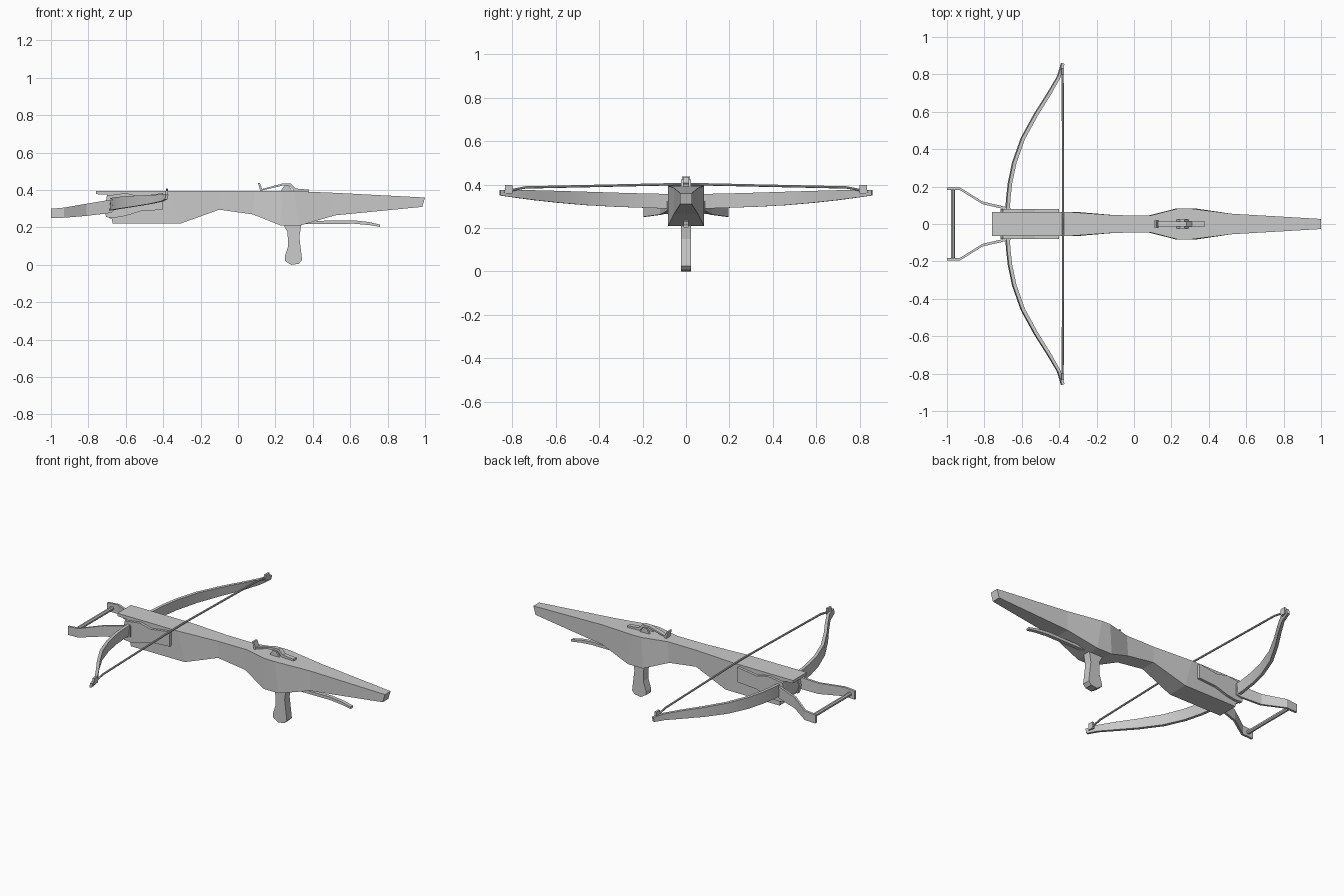
import bpy, bmesh, math
from mathutils import Vector

grey = bpy.data.materials.new("plain grey")
grey.diffuse_color = (0.6, 0.6, 0.6, 1)


def finish(name, bm, smooth=False):
    bmesh.ops.recalc_face_normals(bm, faces=bm.faces)
    me = bpy.data.meshes.new(name)
    bm.to_mesh(me)
    bm.free()
    me.materials.append(grey)
    ob = bpy.data.objects.new(name, me)
    bpy.context.collection.objects.link(ob)
    if smooth:
        bpy.ops.object.select_all(action='DESELECT')
        ob.select_set(True)
        bpy.context.view_layer.objects.active = ob
        bpy.ops.object.shade_smooth_by_angle(angle=math.radians(25))
    return ob


def loft(name, rings, smooth=False):
    """Skin a row of equal-sized rings and cap both ends."""
    bm = bmesh.new()
    vs = [[bm.verts.new(p) for p in r] for r in rings]
    n = len(rings[0])
    for a, b in zip(vs, vs[1:]):
        for i in range(n):
            j = (i + 1) % n
            bm.faces.new((a[i], a[j], b[j], b[i]))
    bm.faces.new(vs[0])
    bm.faces.new(vs[-1])
    return finish(name, bm, smooth)


def plate(name, outline, y0, y1):
    """Extrude an x-z outline between two y positions."""
    return loft(name, [[(x, y, z) for x, z in outline] for y in (y0, y1)])


def tube(name, pts, r, sides=8):
    """Rod along points that run mainly along y."""
    ang = [2 * math.pi * (i + 0.5) / sides for i in range(sides)]
    return loft(name, [[(x + r * math.cos(a), y, z + r * math.sin(a)) for a in ang]
                       for x, y, z in pts], True)


# Stock: x top, x bottom, half width, z bottom, z top
stock = [(-0.70, -0.67, 0.065, 0.22, 0.385), (-0.36, -0.31, 0.065, 0.22, 0.395),
         (-0.10, -0.10, 0.047, 0.295, 0.395), (0.09, 0.08, 0.046, 0.27, 0.395),
         (0.24, 0.23, 0.084, 0.21, 0.395), (0.30, 0.33, 0.083, 0.21, 0.394),
         (0.52, 0.52, 0.055, 0.265, 0.385), (1.0, 0.985, 0.027, 0.31, 0.36)]
loft("stock", [[(xt, -w, zt), (xt, w, zt), (xb, w, zb), (xb, -w, zb)]
               for xt, xb, w, zb, zt in stock])

# Nose lip over the front of the stock
plate("nose_lip", [(-0.76, 0.378), (-0.76, 0.395), (-0.36, 0.395), (-0.62, 0.372)],
      -0.065, 0.065)
plate("nose_block", [(-0.70, 0.38), (-0.71, 0.29), (-0.69, 0.25), (-0.66, 0.24), (-0.64, 0.38)],
      -0.062, 0.062)

cheek = [(-0.705, 0.255), (-0.715, 0.30), (-0.70, 0.37), (-0.60, 0.384), (-0.53, 0.366),
         (-0.40, 0.384), (-0.40, 0.295), (-0.52, 0.287), (-0.60, 0.262), (-0.66, 0.252)]

# Bow limb stations: outer x, y, z bottom, z top, thickness
limb = [(-0.688, 0.06, 0.290, 0.356, 0.018), (-0.685, 0.13, 0.291, 0.358, 0.018),
        (-0.675, 0.22, 0.294, 0.360, 0.018), (-0.652, 0.33, 0.298, 0.363, 0.018),
        (-0.606, 0.46, 0.305, 0.367, 0.018), (-0.535, 0.59, 0.316, 0.371, 0.018),
        (-0.465, 0.70, 0.328, 0.374, 0.017), (-0.412, 0.79, 0.340, 0.376, 0.015),
        (-0.391, 0.86, 0.350, 0.376, 0.014)]

# Stirrup arm stations: x, y, z bottom, z top
arm = [(-0.66, 0.078, 0.285, 0.35), (-0.70, 0.088, 0.275, 0.345), (-0.81, 0.113, 0.262, 0.327),
       (-0.93, 0.188, 0.252, 0.306), (-1.0, 0.188, 0.25, 0.30)]

for side, s in (("right", -1), ("left", 1)):
    plate(f"cheek_plate_{side}", cheek, s * 0.06, s * 0.08)
    rings = []
    for i, (x, y, zb, zt, t) in enumerate(limb):
        # offset the inner face along the curve normal
        a, b = limb[max(i - 1, 0)], limb[min(i + 1, len(limb) - 1)]
        d = Vector((b[0] - a[0], b[1] - a[1])).normalized()
        ix, iy = x + d.y * t, y - d.x * t
        lean = 0.006
        rings.append([(x, s * y, zb), (x + lean, s * y, zt),
                      (ix + lean, s * iy, zt), (ix, s * iy, zb)])
    loft(f"bow_limb_{side}", rings, True)
    loft(f"stirrup_arm_{side}", [[(x, s * (y - 0.007), zb), (x, s * (y - 0.007), zt),
                                  (x, s * (y + 0.007), zt), (x, s * (y + 0.007), zb)]
                                 for x, y, zb, zt in arm])
    # Small upright nock at the limb tip
    plate(f"tip_nock_{side}", [(-0.392, 0.36), (-0.386, 0.398), (-0.374, 0.398), (-0.376, 0.36)],
          s * 0.80, s * 0.835)

tube("stirrup_bar", [(-0.967, -0.19, 0.276), (-0.967, 0.19, 0.276)], 0.012)

# Bowstring rises from the tips and passes over the stock
tube("bowstring", [(-0.382, -0.84, 0.368), (-0.381, -0.74, 0.387), (-0.380, 0, 0.403),
                   (-0.381, 0.74, 0.387), (-0.382, 0.84, 0.368)], 0.006)

# Grip under the stock
plate("grip", [(0.24, 0.22), (0.34, 0.22), (0.328, 0.15), (0.343, 0.025), (0.325, 0.006),
               (0.285, 0.0), (0.25, 0.022), (0.25, 0.045), (0.268, 0.10), (0.265, 0.175)],
      -0.024, 0.024)

# Long release lever
plate("release_lever", [(0.32, 0.218), (0.32, 0.234), (0.62, 0.238), (0.70, 0.229), (0.76, 0.215),
                        (0.76, 0.203), (0.70, 0.213), (0.62, 0.220)], -0.011, 0.011)

# Catch on top of the stock
plate("catch_arm", [(0.12, 0.396), (0.13, 0.406), (0.235, 0.434), (0.28, 0.436), (0.31, 0.408),
                    (0.38, 0.402), (0.38, 0.385), (0.30, 0.394), (0.272, 0.424), (0.24, 0.424)],
      -0.013, 0.013)
plate("catch_hook", [(0.107, 0.438), (0.117, 0.438), (0.132, 0.398), (0.119, 0.394)],
      -0.018, 0.018)
for s in (-1, 1):
    plate("catch_bracket", [(0.225, 0.39), (0.247, 0.424), (0.27, 0.424), (0.295, 0.39)],
          s * 0.013, s * 0.024)
